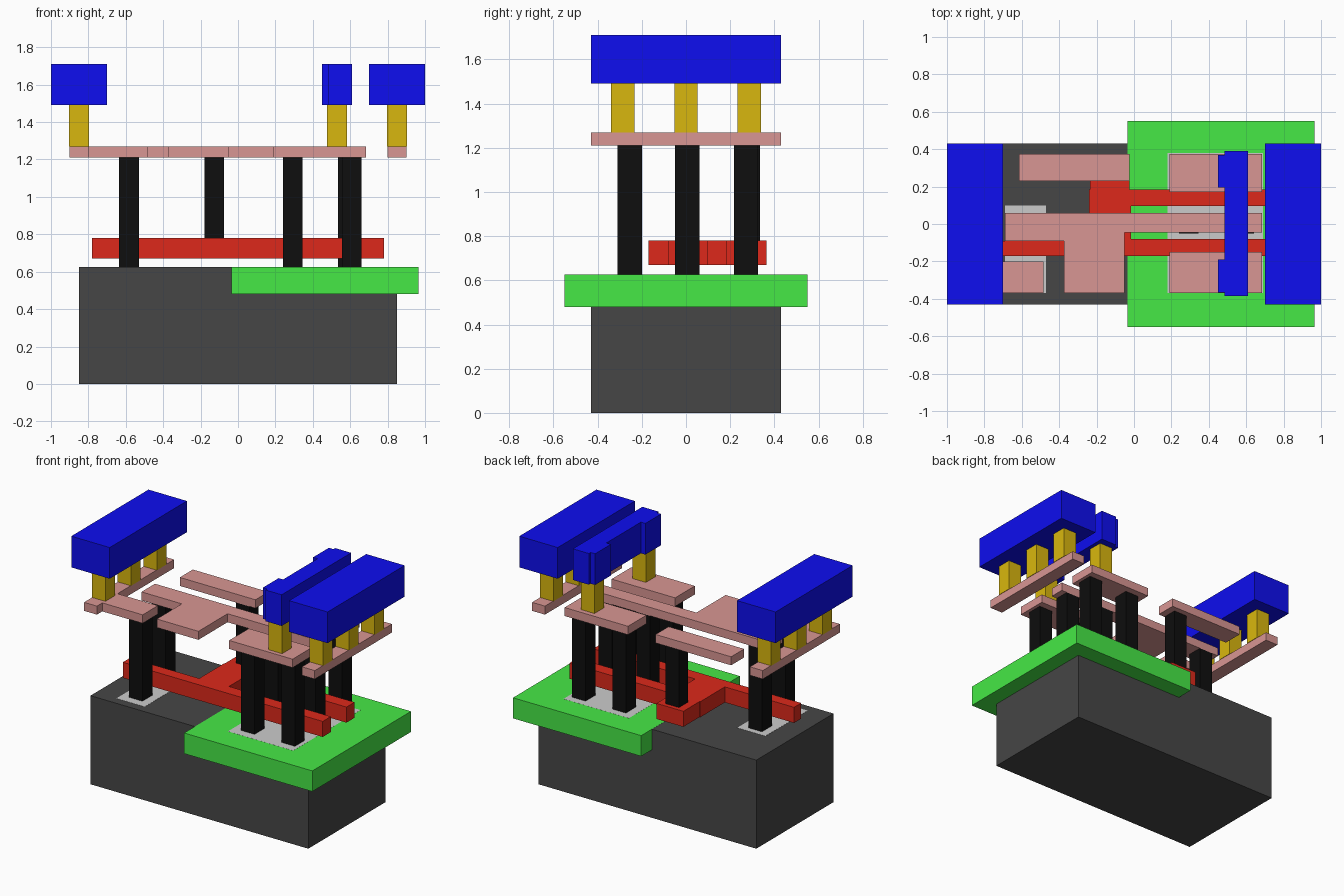
import bpy, bmesh

def material(name, rgb):
    m = bpy.data.materials.new(name)
    m.diffuse_color = (*rgb, 1)
    return m

DARK = material("dark_grey", (0.061, 0.061, 0.061))
LIGHT = material("light_grey", (0.6, 0.6, 0.6))
GREEN = material("green", (0.061, 0.807, 0.061))
RED = material("red", (0.723, 0.022, 0.011))
BLACK = material("black", (0.0044, 0.0044, 0.0044))
PINK = material("pink", (0.694, 0.305, 0.292))
GOLD = material("gold", (0.694, 0.474, 0.0044))
BLUE = material("blue", (0.0044, 0.0044, 0.87))

def prism(name, outline, z0, z1, mat):
    """Flat outline extruded from z0 to z1."""
    bm = bmesh.new()
    face = bm.faces.new([bm.verts.new((x, y, z0)) for x, y in outline])
    ext = bmesh.ops.extrude_face_region(bm, geom=[face], use_keep_orig=True)
    top = [v for v in ext["geom"] if isinstance(v, bmesh.types.BMVert)]
    bmesh.ops.translate(bm, vec=(0, 0, z1 - z0), verts=top)
    bmesh.ops.recalc_face_normals(bm, faces=bm.faces)
    me = bpy.data.meshes.new(name)
    bm.to_mesh(me)
    bm.free()
    me.materials.append(mat)
    ob = bpy.data.objects.new(name, me)
    bpy.context.collection.objects.link(ob)
    return ob

def box(name, x0, x1, y0, y1, z0, z1, mat):
    return prism(name, [(x0, y0), (x1, y0), (x1, y1), (x0, y1)], z0, z1, mat)

# Base block, well and the two active patches set flush in the top
TOP = 0.625
box("substrate", -0.85, 0.85, -0.43, 0.43, 0, TOP, DARK)
box("well", -0.035, 0.965, -0.55, 0.55, 0.48, TOP + 0.0005, GREEN)
box("active_left", -0.69, -0.47, -0.37, 0.1, 0.55, TOP + 0.001, LIGHT)
box("active_right", 0.18, 0.69, -0.37, 0.38, 0.55, TOP + 0.001, LIGHT)

# Red gate: long bar, short bar, joining block and contact pad in one outline
prism("gate", [(-0.78, -0.17), (0.78, -0.17), (0.78, -0.08), (-0.015, -0.08),
               (-0.015, 0.095), (0.78, 0.095), (0.78, 0.185), (-0.025, 0.185),
               (-0.025, 0.365), (-0.235, 0.365), (-0.235, 0.185), (-0.24, 0.185),
               (-0.24, -0.09), (-0.78, -0.09)], 0.67, 0.78, RED)

# Black contact posts up to the lower metal
posts = [(-0.582, -0.255), (-0.582, 0.005), (0.293, -0.255), (0.293, 0.005),
         (0.293, 0.272), (0.608, -0.255), (0.588, 0.005), (0.608, 0.272)]
for i, (x, y) in enumerate(posts):
    box(f"contact_post_{i + 1}", x - 0.053, x + 0.053, y - 0.055, y + 0.055, TOP, 1.21, BLACK)
box("gate_contact_post", -0.18, -0.075, 0.235, 0.335, 0.78, 1.21, BLACK)

# Pink lower metal
M0, M1 = 1.21, 1.27
prism("lower_rail_left", [(-0.9, -0.43), (-0.8, -0.43), (-0.8, -0.37), (-0.485, -0.37),
                          (-0.485, -0.2), (-0.8, -0.2), (-0.8, 0.43), (-0.9, 0.43)], M0, M1, PINK)
box("lower_rail_right", 0.8, 0.9, -0.43, 0.43, M0, M1, PINK)
prism("output_strip", [(-0.69, -0.09), (-0.375, -0.09), (-0.375, -0.37), (-0.05, -0.37),
                       (-0.05, -0.045), (0.685, -0.045), (0.685, 0.06), (-0.69, 0.06)], M0, M1, PINK)
box("input_strip", -0.615, -0.025, 0.23, 0.375, M0, M1, PINK)
box("source_plate_front", 0.19, 0.685, -0.37, -0.15, M0, M1, PINK)
box("source_plate_back", 0.19, 0.685, 0.17, 0.375, M0, M1, PINK)

# Gold vias between the metal layers
vias = [(x, y) for x in (-0.85, 0.85) for y in (-0.287, 0, 0.287)]
vias += [(0.53, -0.287), (0.53, 0.287)]
for i, (x, y) in enumerate(vias):
    box(f"via_{i + 1}", x - 0.053, x + 0.053, y - 0.053, y + 0.053, M1, 1.49, GOLD)

# Blue upper metal
for side, x in (("left", -0.85), ("right", 0.85)):
    box(f"upper_rail_{side}", x - 0.15, x + 0.15, -0.43, 0.43, 1.49, 1.71, BLUE)
prism("upper_bridge", [(0.485, -0.385), (0.61, -0.385), (0.61, 0.39), (0.485, 0.39),
                       (0.485, 0.37), (0.45, 0.37), (0.45, 0.195), (0.485, 0.195),
                       (0.485, -0.19), (0.45, -0.19), (0.45, -0.365), (0.485, -0.365)],
      1.49, 1.71, BLUE)
